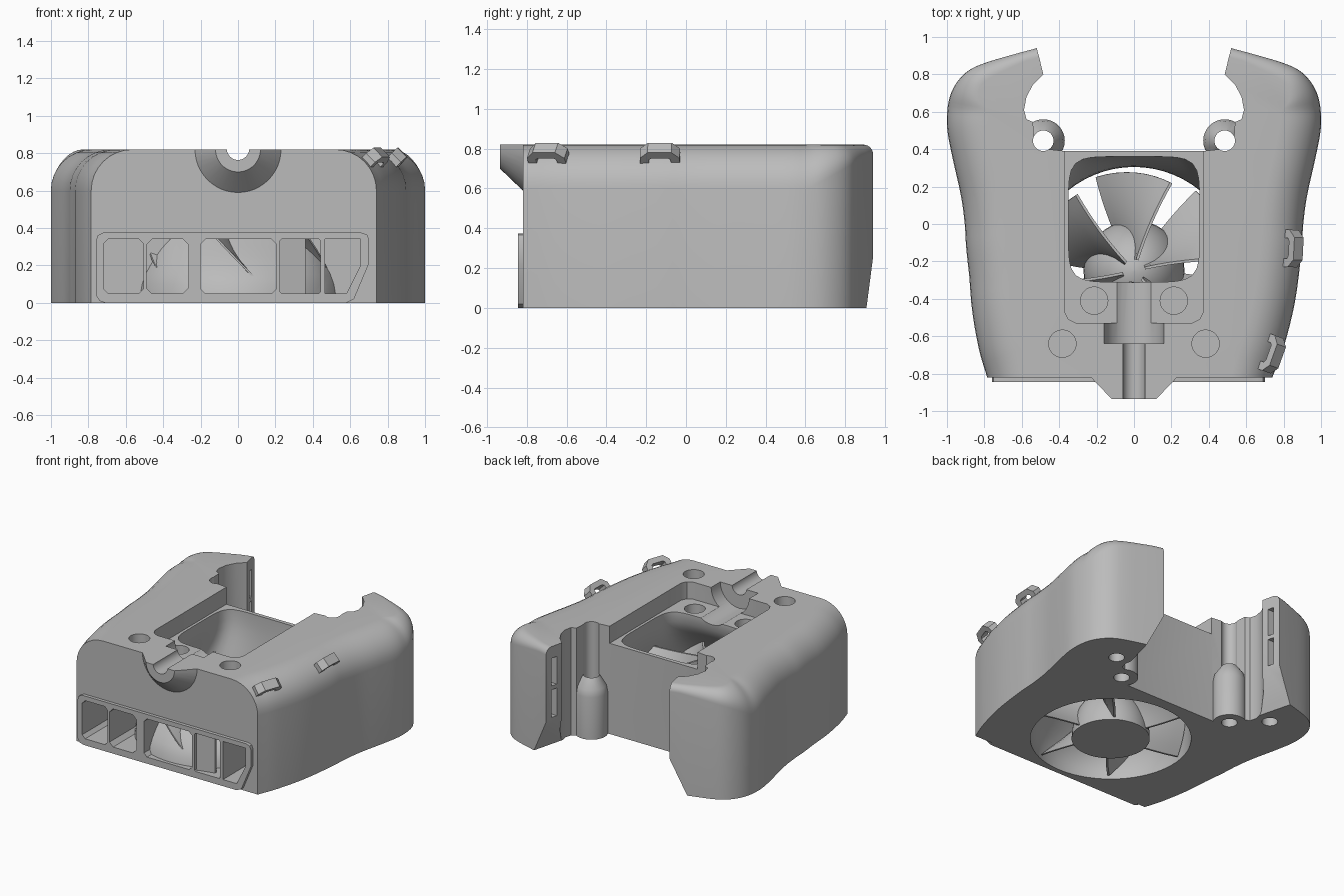
import bpy, bmesh, math
from mathutils import Vector

cube = bpy.data.objects.get("Cube")
if cube:
    bpy.data.objects.remove(cube, do_unlink=True)

grey = bpy.data.materials.new("plain grey")
grey.use_nodes = True
grey.diffuse_color = (0.5, 0.5, 0.5, 1)
grey.node_tree.nodes["Principled BSDF"].inputs["Base Color"].default_value = (0.5, 0.5, 0.5, 1)
TOP = 0.82
FLOOR = 0.69


def loft(name, rings):
    """Solid through a stack of closed rings with equal point counts."""
    bm = bmesh.new()
    rows = [[bm.verts.new(p) for p in ring] for ring in rings]
    n = len(rows[0])
    for a, b in zip(rows, rows[1:]):
        for i in range(n):
            j = (i + 1) % n
            bm.faces.new((a[i], a[j], b[j], b[i]))
    bm.faces.new(rows[0][::-1])
    bm.faces.new(rows[-1])
    bmesh.ops.remove_doubles(bm, verts=bm.verts, dist=0.0004)
    bmesh.ops.recalc_face_normals(bm, faces=bm.faces)
    mesh = bpy.data.meshes.new(name)
    bm.to_mesh(mesh)
    bm.free()
    mesh.materials.append(grey)
    ob = bpy.data.objects.new(name, mesh)
    bpy.context.collection.objects.link(ob)
    return ob


def prism(name, pts, lo, hi, axis="z"):
    place = (lambda p, h: (p[0], p[1], h)) if axis == "z" else (lambda p, h: (p[0], h, p[1]))
    return loft(name, [[place(p, h) for p in pts] for h in (lo, hi)])


def circle(cx, cy, r, n=32):
    return [(cx + r * math.cos(math.tau * i / n), cy + r * math.sin(math.tau * i / n)) for i in range(n)]


def rect(x0, x1, y0, y1):
    return [(x0, y0), (x1, y0), (x1, y1), (x0, y1)]


def combine(tool, operation="DIFFERENCE"):
    mod = body.modifiers.new(tool.name, "BOOLEAN")
    mod.operation, mod.object, mod.solver = operation, tool, "EXACT"
    bpy.context.view_layer.objects.active = body
    bpy.ops.object.modifier_apply(modifier=mod.name)
    bpy.data.objects.remove(tool, do_unlink=True)


def spline(pts, steps=4):
    """Catmull-Rom curve through the points."""
    v = [Vector(p) for p in pts]
    v = [2 * v[0] - v[1]] + v + [2 * v[-1] - v[-2]]
    out = []
    for a, b, c, d in zip(v, v[1:], v[2:], v[3:]):
        for k in range(steps):
            t = k / steps
            out.append(0.5 * (2 * b + (c - a) * t + (2 * a - 5 * b + 4 * c - d) * t * t
                              + (3 * b - a - 3 * c + d) * t ** 3))
    return out + [v[-2]]


# Housing: mirrored plan outline with rounded shoulders
outer = spline([(.74, -.82), (.80, -.66), (.86, -.42), (.895, -.15), (.905, 0), (.925, .15),
                (.965, .33), (.995, .48), (1, .58), (.985, .68), (.945, .76), (.885, .82),
                (.8, .86), (.66, .902), (.52, .94)])
inner = [Vector(p) for p in [(.485, .80), (.54, .745), (.575, .68), (.588, .61), (.575, .56),
                             (.54, .545), (.535, .47), (.46, .40), (.37, .39)]]


def half_ring(angle, side, base=False):
    pts = []
    for i, p in enumerate(outer):
        tan = (outer[min(i + 1, len(outer) - 1)] - outer[max(i - 1, 0)]).normalized()
        inward = Vector((-tan.y, tan.x)) if i else Vector((-1, 0))
        w = 0.22 - 0.17 * min(max((p.y - 0.62) / 0.3, 0), 1)
        q = p + inward * w * (1 - math.cos(angle))
        if i == 0:
            q.y = p.y
        wide = 0.045 * max(0, (-0.3 - p.y) / 0.52) if side < 0 else 0
        z = 0 if base else TOP - w + w * math.sin(angle)
        pts.append((side * (q.x + wide), q.y, z))
    return pts + [(side * p.x, p.y, 0 if base else TOP) for p in inner]


def full_ring(angle, base=False):
    return half_ring(angle, 1, base) + half_ring(angle, -1, base)[::-1]


body = loft("housing", [full_ring(0, True)] + [full_ring(math.pi / 2 * k / 8) for k in range(9)])

# Conical cable spout on the front
spout = [[(r * math.cos(a), y, TOP + r * math.sin(a))
          for a in [math.pi + math.pi * i / 24 for i in range(25)]]
         for y, r in ((-.935, .12), (-.82, .23), (-.8, .23))]
combine(loft("spout", spout), "UNION")

# Vent frame on the front
frame = [(-.76, .04), (-.74, .01), (-.71, 0), (.58, 0), (.62, .02), (.70, .21), (.70, .34),
         (.69, .365), (.66, .375), (-.72, .375), (-.75, .36), (-.76, .33)]
combine(prism("vent_frame", frame, -.845, -.80, "y"), "UNION")

# Screw bosses beside the rear notch
for s in (-1, 1):
    boss = [[(x, y, z) for x, y in circle(s * .485, .445, r)]
            for z, r in ((0, .115), (.32, .115), (.37, .105), (.45, .05))]
    combine(loft("boss", boss), "UNION")


# Vent windows, with chamfered corners
def window(x0, x1, c=0.025):
    lo, hi = 0.05, 0.34
    return [(x0 + c, lo), (x1 - c, lo), (x1, lo + c), (x1, hi - c), (x1 - c, hi),
            (x0 + c, hi), (x0, hi - c), (x0, lo + c)]


windows = [window(-.72, -.505), window(-.49, -.265, .03), window(-.2, .205), window(.225, .44, .008),
           [(.465, .05), (.58, .05), (.655, .2), (.655, .34), (.465, .34)]]
for w in windows:
    combine(prism("vent", w, -.9, -.48, "y"))


# Air duct: round at the bottom, rounded square at the top
def duct(name, extra, z0, z1):
    rings = []
    for k in range(13):
        z = z0 + (z1 - z0) * k / 12
        t = min(max((z - .04) / .62, 0), 1)
        t = t * t * (3 - 2 * t)
        ring = []
        for i in range(64):
            c, s = math.cos(math.tau * i / 64), math.sin(math.tau * i / 64)
            q = (c ** 6 + s ** 6) ** (-1 / 6)
            rx = (1 - t) * .555 + t * .35 * q + extra
            ry = (1 - t) * .555 + t * .335 * q + extra
            ring.append((rx * c, -.25 + .275 * t + ry * s, z))
        rings.append(ring)
    return loft(name, rings)


combine(duct("duct_wall", .015, 0, .6), "UNION")

# Top pocket, cable seat and cable groove
pocket = [(-.37, .5), (-.37, -.47), (-.35, -.51), (-.31, -.53), (.31, -.53), (.35, -.51), (.37, -.47), (.37, .5)]
combine(prism("pocket", pocket, FLOOR, 1))
combine(duct("duct_opening", 0, -.02, .74))
combine(prism("cable_seat", circle(0, TOP + .002, .16), -.64, -.3, "y"))
combine(prism("cable_groove", circle(0, TOP + .004, .06), -1, -.6, "y"))

# Screw holes, wing slots and the sloped wing tips
for s in (-1, 1):
    combine(prism("rear_hole", circle(s * .485, .445, .055), -.1, 1))
    combine(prism("foot_hole", circle(s * .69, .635, .055), -.1, .15))
    combine(prism("top_hole", circle(s * .383, -.64, .073), .72, 1))
    combine(prism("pocket_hole", circle(s * .213, -.41, .073), .6, .8))
    for z in (.28, .52):
        combine(prism("slot", rect(s * .44, s * .56, z, z + .21), .845, .89, "y"))
    tip = [[(s * (x + d), y, z) for x, z in ((.68, -.04), (.45, .405), (.3, .405), (.3, -.04))]
           for y, d in ((.62, -.09), (1.0, .01))]
    combine(loft("tip_slope", tip))

parts = [body]

# Slanted guide vane inside the right vents
parts.append(prism("guide_vane", [(.215, -.825), (.36, -.79), (.36, -.775), (.215, -.81)], .045, .345))

# Fan hub and twisted blades
hub = [[(x, y, .38 * math.sin(a)) for x, y in circle(0, -.25, .27 * math.cos(a), 40)]
       for a in [math.pi / 2 * k / 10.1 for k in range(11)]]
parts.append(loft("fan_hub", hub))

for b in range(6):
    rings = []
    for k in range(9):
        t = k / 8
        z = .02 + .42 * t
        reach = .54 - .03 * t
        near, far = [], []
        for j in range(9):
            r = .06 + (reach - .06) * j / 8
            a = math.radians(70 + 60 * b + 45 * (1 - t) - 14 * (r - .3))
            side = Vector((-math.sin(a), math.cos(a), 0)) * .007
            p = Vector((r * math.cos(a), -.25 + r * math.sin(a), z))
            near.append(p - side)
            far.append(p + side)
        rings.append(near + far[::-1])
    parts.append(loft("fan_blade", rings))

# Cable loops on the left shoulder
half = [(.055, -.03), (.055, .02), (.04, .03)]
rim = [(.06, .07), (.1, .03), (.1, -.03)]
arch = rim + half + [(-x, y) for x, y in half[::-1]] + [(-x, y) for x, y in rim[::-1]]
for base, lean in (((.83, -.13, .755), .05), ((.722, -.69, .755), .36)):
    t = Vector((lean, 1, 0)).normalized()
    n = Vector((t.y, -t.x, 1)).normalized()
    across = t.cross(n)
    rings = [[Vector(base) + t * x + n * y + across * w for x, y in arch] for w in (-.035, .035)]
    parts.append(loft("cable_loop", rings))

# Smooth curves, crisp edges
bpy.ops.object.select_all(action="DESELECT")
for ob in parts:
    ob.select_set(True)
bpy.context.view_layer.objects.active = body
bpy.ops.object.shade_smooth_by_angle(angle=math.radians(30))
